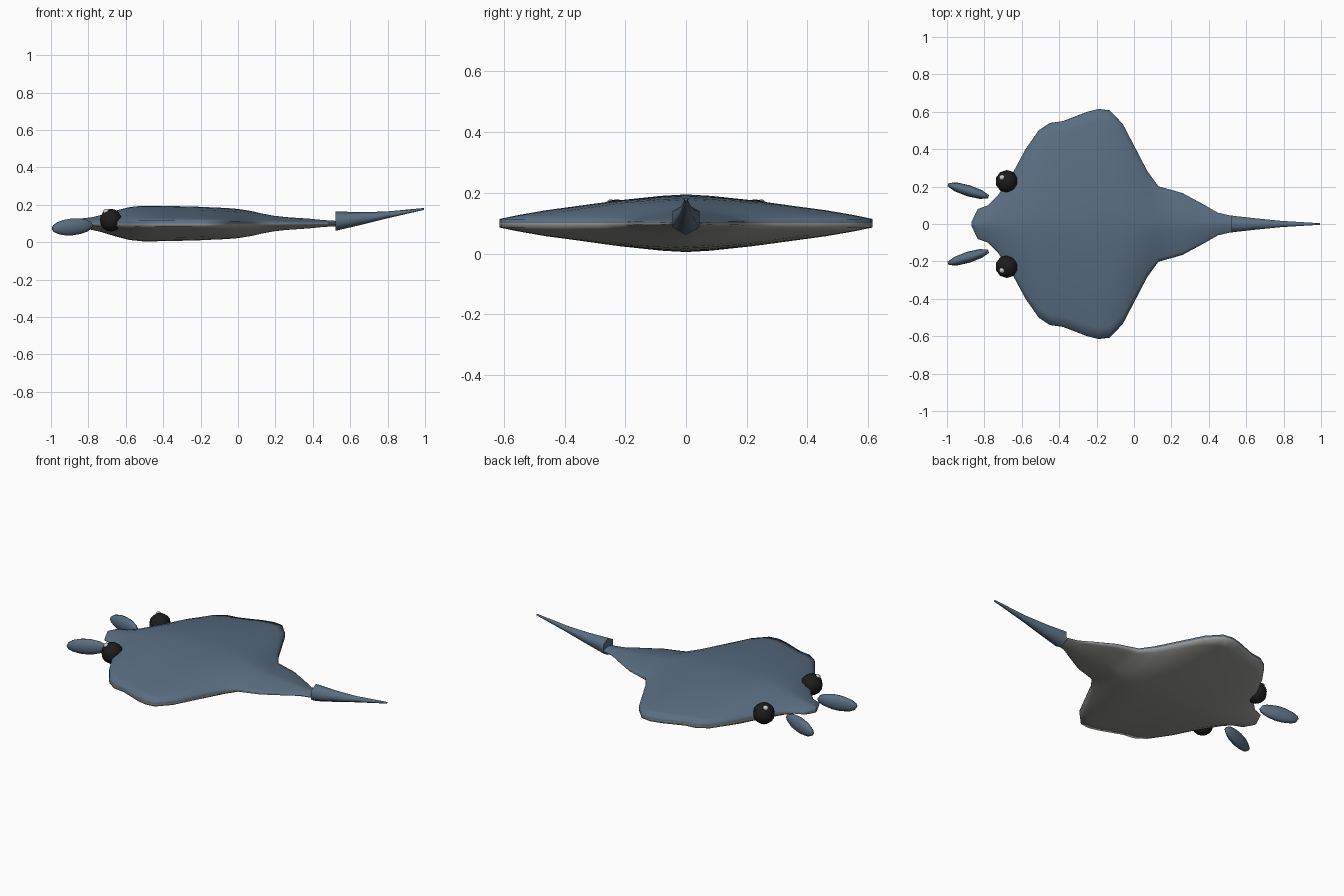
import bpy, bmesh
from math import sin, cos, pi, radians
from mathutils import Vector, Matrix

if "Cube" in bpy.data.objects:
    bpy.data.objects.remove(bpy.data.objects["Cube"])


def material(name, rgb):
    m = bpy.data.materials.new(name)
    m.diffuse_color = (*rgb, 1)
    m.use_nodes = True
    m.node_tree.nodes["Principled BSDF"].inputs["Base Color"].default_value = m.diffuse_color
    return m


BLUE = material("slate_blue", (0.10, 0.155, 0.22))
PALE = material("belly_grey", (0.32, 0.32, 0.31))
BLACK = material("eye_black", (0.012, 0.012, 0.012))
WHITE = material("eye_white", (0.9, 0.9, 0.9))


def loft(name, rings, mats, mat_of=lambda i: 0, smooth=True):
    bm = bmesh.new()
    vs = [[bm.verts.new(p) for p in ring] for ring in rings]
    n = len(vs[0])
    for a, b in zip(vs, vs[1:]):
        for i in range(n):
            j = (i + 1) % n
            bm.faces.new((a[i], a[j], b[j], b[i])).material_index = mat_of(i)
    bm.faces.new(vs[0])
    bm.faces.new(vs[-1])
    bmesh.ops.recalc_face_normals(bm, faces=bm.faces)
    me = bpy.data.meshes.new(name)
    bm.to_mesh(me)
    bm.free()
    for m in mats:
        me.materials.append(m)
    for p in me.polygons:
        p.use_smooth = smooth and len(p.vertices) == 4
    ob = bpy.data.objects.new(name, me)
    bpy.context.collection.objects.link(ob)
    return ob


def ball(name, mat, centre, radii, segs, rings, rot=(0, 0, 0)):
    bpy.ops.mesh.primitive_uv_sphere_add(segments=segs, ring_count=rings, radius=1,
                                         location=centre, rotation=rot)
    ob = bpy.context.object
    ob.name = name
    ob.scale = radii
    ob.data.materials.append(mat)
    bpy.ops.object.shade_smooth()
    return ob


# Disc body: stations along x as (x, half width, half height)
stations = [
    (-0.87, 0.008, 0.012), (-0.855, 0.04, 0.02), (-0.835, 0.08, 0.027), (-0.78, 0.10, 0.034),
    (-0.73, 0.15, 0.046), (-0.65, 0.27, 0.07), (-0.58, 0.40, 0.088), (-0.51, 0.50, 0.095),
    (-0.45, 0.54, 0.095), (-0.38, 0.55, 0.094), (-0.25, 0.60, 0.091), (-0.19, 0.615, 0.089),
    (-0.13, 0.608, 0.086), (-0.06, 0.535, 0.083), (0.0, 0.42, 0.078), (0.07, 0.285, 0.067),
    (0.13, 0.202, 0.053), (0.19, 0.185, 0.042), (0.26, 0.165, 0.034), (0.38, 0.10, 0.026),
    (0.45, 0.06, 0.019), (0.53, 0.042, 0.014)]
# Section: fraction of half width, fraction of half height
half = [(1, 0), (0.998, 0.16), (0.9, 0.30), (0.75, 0.48), (0.4, 0.80), (0.15, 0.95), (0, 1)]
top = half + [(-t, f) for t, f in half[-2::-1]]
section = top + [(t, -f) for t, f in top[-2:0:-1]]
loft("ray_body", [[(x, w * t, 0.1 + h * f) for t, f in section] for x, w, h in stations],
     [BLUE, PALE], lambda i: 0 if i < len(top) - 1 else 1)

# Six-sided tail, curving up to the tip
path = [(0.52, 0.113, 0.052), (0.65, 0.126, 0.035), (0.79, 0.145, 0.019), (0.995, 0.178, 0.005)]
loft("tail", [[(x, r * sin(k * pi / 3), z + r * cos(k * pi / 3)) for k in range(6)]
              for x, z, r in path], [BLUE])

# Eyes, glints and head fins on both sides
for s, side in ((1, "left"), (-1, "right")):
    ball("eye_" + side, BLACK, (-0.68, s * 0.228, 0.118), (0.061,) * 3, 10, 8)
    ball("eye_glint_" + side, WHITE, (-0.705, s * 0.248, 0.163), (0.016,) * 3, 8, 6)
    ball("head_fin_" + side, BLUE, (-0.886, s * 0.178, 0.082), (0.119, 0.03, 0.045),
         10, 8, (0, radians(-5), radians(-17 * s)))
